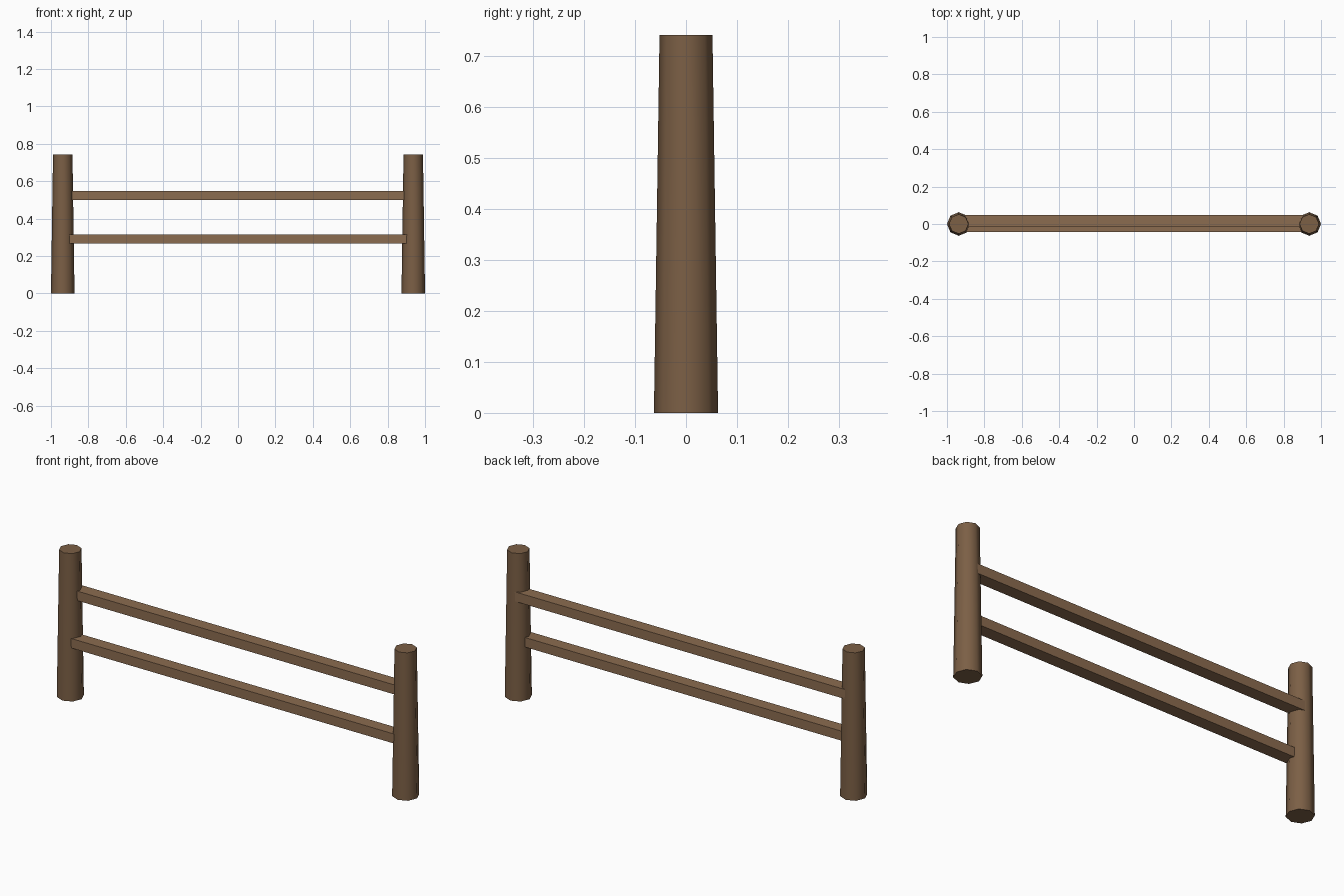
import bpy

if "Cube" in bpy.data.objects:
    bpy.data.objects.remove(bpy.data.objects["Cube"])

POST_X = 0.937      # post centre distance from the middle
POST_H = 0.742


def material(name, color):
    m = bpy.data.materials.new(name)
    m.diffuse_color = color
    m.use_nodes = True
    m.node_tree.nodes["Principled BSDF"].inputs["Base Color"].default_value = m.diffuse_color
    return m


post_wood = material("post_wood", (0.20, 0.115, 0.06, 1))
rail_wood = material("rail_wood", (0.26, 0.15, 0.08, 1))


def post(name, x):
    bpy.ops.mesh.primitive_cone_add(vertices=8, radius1=0.063, radius2=0.052,
                                    depth=POST_H, location=(x, 0, POST_H / 2))
    ob = bpy.context.object
    ob.name = name
    ob.data.materials.append(post_wood)
    bpy.ops.object.shade_smooth_by_angle(angle=0.87)


def rail(name, y0, y1, z0, z1):
    bpy.ops.mesh.primitive_cube_add(size=1, location=(0, (y0 + y1) / 2, (z0 + z1) / 2))
    ob = bpy.context.object
    ob.name = name
    ob.scale = (2 * POST_X, y1 - y0, z1 - z0)
    bpy.ops.object.transform_apply(location=False, rotation=False, scale=True)
    ob.data.materials.append(rail_wood)


# Tapered eight-sided posts
post("left_post", -POST_X)
post("right_post", POST_X)

# Rails, slightly staggered front to back
rail("upper_rail", -0.015, 0.049, 0.50, 0.548)
rail("lower_rail", -0.044, 0.02, 0.268, 0.316)
